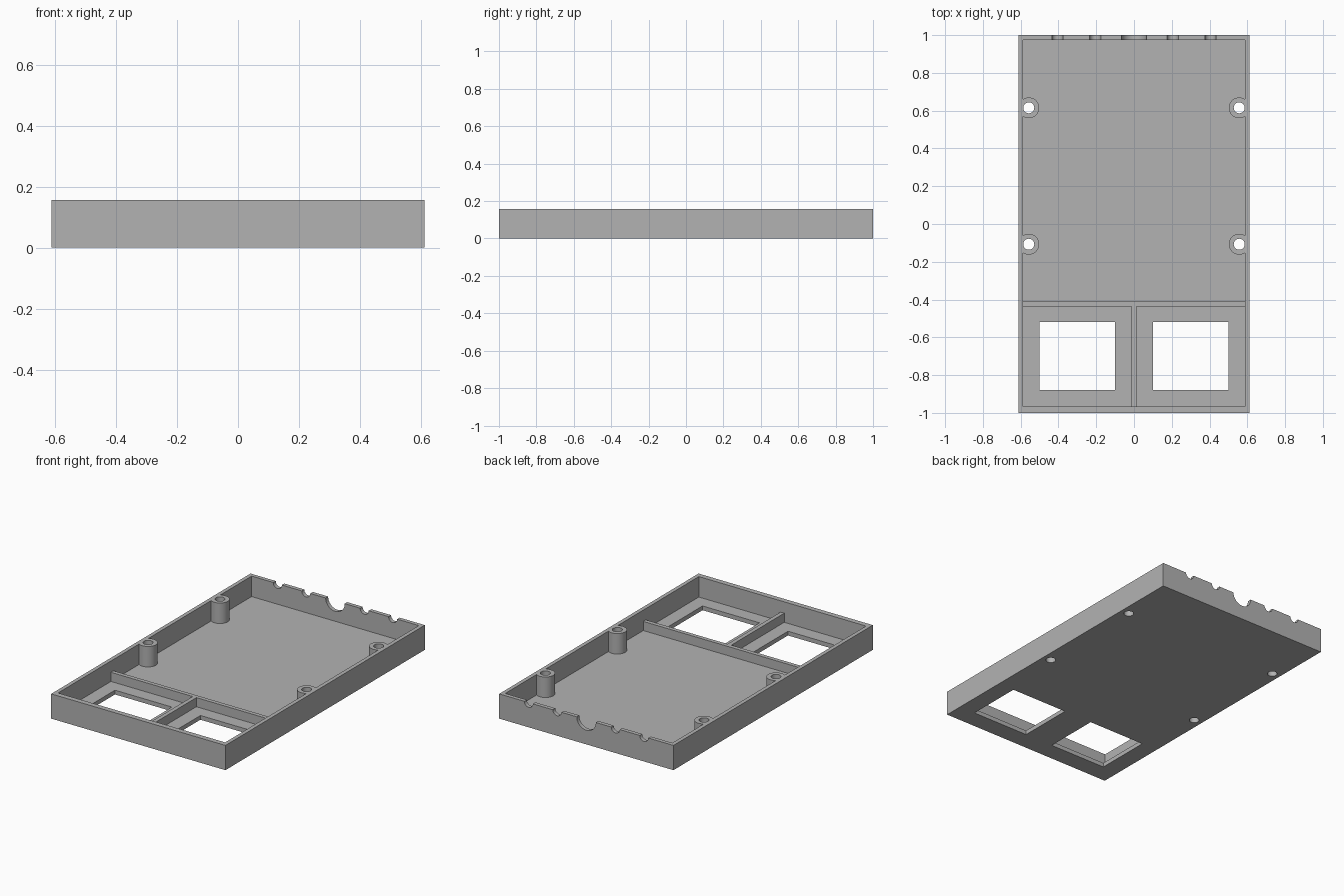
import bpy
from math import pi, radians

if "Cube" in bpy.data.objects:
    bpy.data.objects.remove(bpy.data.objects["Cube"], do_unlink=True)

HEIGHT, FLOOR, RIB_TOP = 0.157, 0.027, 0.085
INNER_X = 0.587

grey = bpy.data.materials.new("plain grey")
grey.use_nodes = True
grey.diffuse_color = (0.45, 0.45, 0.45, 1)
grey.node_tree.nodes["Principled BSDF"].inputs["Base Color"].default_value = grey.diffuse_color


def box(name, x0, x1, y0, y1, z0, z1):
    bpy.ops.mesh.primitive_cube_add(
        size=1, location=((x0 + x1) / 2, (y0 + y1) / 2, (z0 + z1) / 2))
    ob = bpy.context.object
    ob.name = name
    ob.scale = (x1 - x0, y1 - y0, z1 - z0)
    bpy.ops.object.transform_apply(location=True, rotation=True, scale=True)
    ob.data.materials.append(grey)
    return ob


def rod(name, radius, depth, location, tilt=0):
    bpy.ops.mesh.primitive_cylinder_add(
        vertices=40, radius=radius, depth=depth, location=location, rotation=(tilt, 0, 0))
    ob = bpy.context.object
    ob.name = name
    bpy.ops.object.transform_apply(location=True, rotation=True, scale=True)
    ob.data.materials.append(grey)
    return ob


def cut(target, cutter):
    mod = target.modifiers.new("cut", 'BOOLEAN')
    mod.operation, mod.solver, mod.object = 'DIFFERENCE', 'EXACT', cutter
    bpy.context.view_layer.objects.active = target
    bpy.ops.object.modifier_apply(modifier=mod.name)
    bpy.data.objects.remove(cutter, do_unlink=True)


# Tray body, and the cavity that hollows it
tray = box("tray", -0.612, 0.612, -1, 1, 0, HEIGHT)
cavity = box("cavity", -INNER_X, INNER_X, -0.967, 0.975, FLOOR, 0.3)

# Screw posts stay standing where they are taken out of the cavity
posts = [(side * 0.557, y) for side in (-1, 1) for y in (-0.107, 0.615)]
for x, y in posts:
    cut(cavity, rod("post_space", 0.055, 1, (x, y, 0.1)))
cut(tray, cavity)

# Through holes in the posts
for x, y in posts:
    cut(tray, rod("screw_hole", 0.029, 1, (x, y, 0.1)))

# Two rectangular openings in the floor
for x0, x1 in ((-0.5, -0.1), (0.1, 0.5)):
    cut(tray, box("opening", x0, x1, -0.88, -0.52, -0.2, 0.2))

# Half-round cable notches in the back rim
for x, radius in ((-0.405, 0.03), (-0.205, 0.03), (0, 0.067), (0.205, 0.03), (0.405, 0.03)):
    cut(tray, rod("notch", radius, 0.2, (x, 1, HEIGHT), pi / 2))

# Low dividing ribs
cross_rib = box("cross_rib", -INNER_X, INNER_X, -0.436, -0.41, FLOOR, RIB_TOP)
middle_rib = box("middle_rib", -0.013, 0.013, -0.967, -0.436, FLOOR, RIB_TOP)

# Round walls smooth, corners sharp
bpy.ops.object.select_all(action='DESELECT')
tray.select_set(True)
bpy.context.view_layer.objects.active = tray
bpy.ops.object.shade_smooth_by_angle(angle=radians(30))
